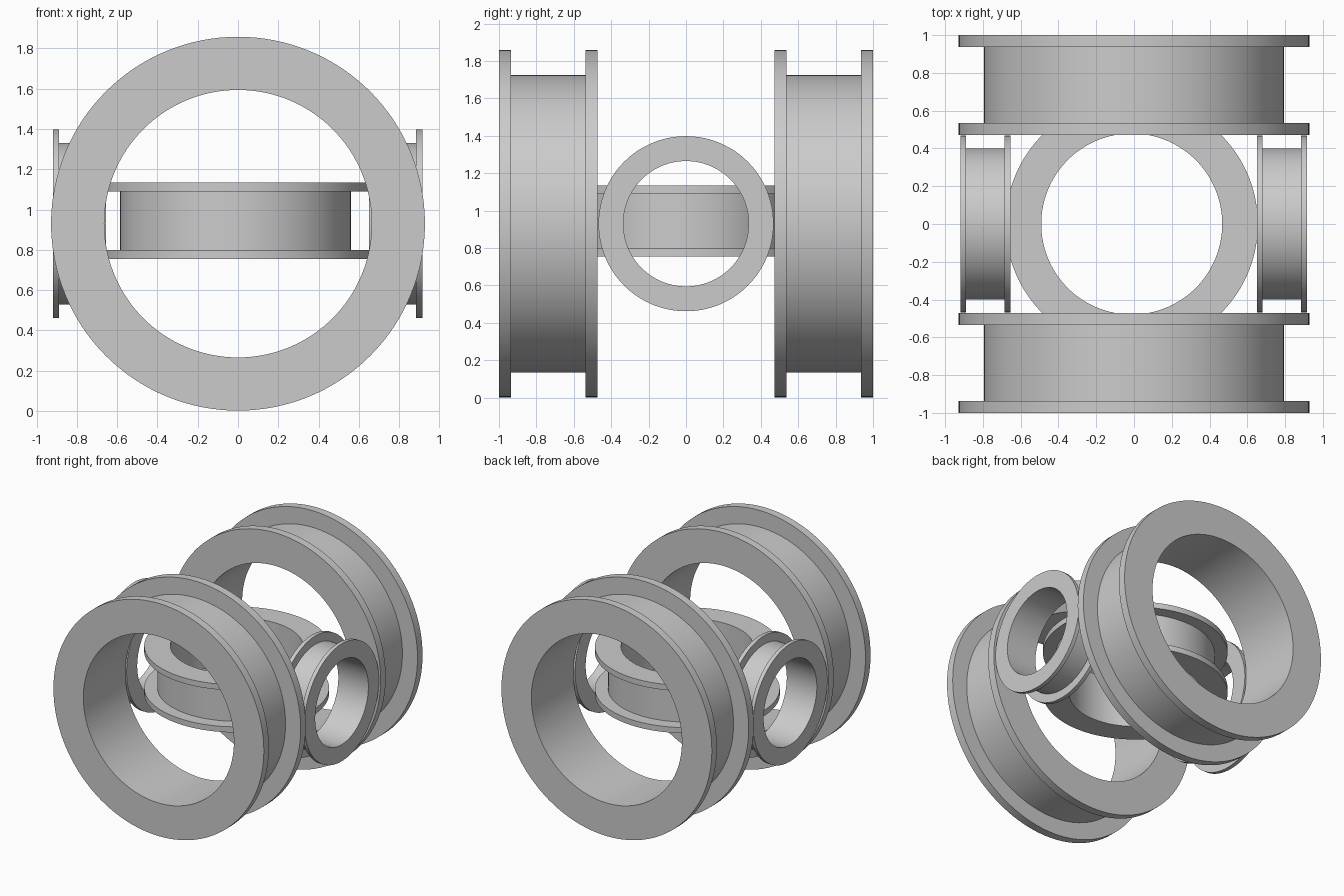
import bpy, bmesh, math
from mathutils import Matrix, Vector

cube = bpy.data.objects.get("Cube")
if cube:
    bpy.data.objects.remove(cube, do_unlink=True)

SEGMENTS = 128

grey = bpy.data.materials.new("plain_grey")
grey.use_nodes = True
colour = (0.6, 0.6, 0.6, 1)
grey.diffuse_color = colour
grey.node_tree.nodes["Principled BSDF"].inputs["Base Color"].default_value = colour


def flanged_ring(name, centre, axis, outer, groove, inner, width, flange):
    """Lathe a ring with a rim at each end, then turn it to its axis."""
    h = width / 2
    g = h - flange
    profile = [(inner, -h), (outer, -h), (outer, -g), (groove, -g),
               (groove, g), (outer, g), (outer, h), (inner, h)]
    bm = bmesh.new()
    loops = []
    for i in range(SEGMENTS):
        a = math.tau * i / SEGMENTS
        loops.append([bm.verts.new((r * math.cos(a), r * math.sin(a), z))
                      for r, z in profile])
    n = len(profile)
    for i, loop in enumerate(loops):
        after = loops[(i + 1) % SEGMENTS]
        for k in range(n):
            m = (k + 1) % n
            bm.faces.new((loop[k], after[k], after[m], loop[m]))
    bmesh.ops.recalc_face_normals(bm, faces=bm.faces)
    turn = Vector((0, 0, 1)).rotation_difference(Vector(axis)).to_matrix().to_4x4()
    bm.transform(Matrix.Translation(centre) @ turn)
    mesh = bpy.data.meshes.new(name)
    bm.to_mesh(mesh)
    bm.free()
    mesh.materials.append(grey)
    obj = bpy.data.objects.new(name, mesh)
    bpy.context.collection.objects.link(obj)
    bpy.ops.object.select_all(action="DESELECT")
    obj.select_set(True)
    bpy.context.view_layer.objects.active = obj
    bpy.ops.object.shade_smooth_by_angle(angle=math.radians(30))


MID = 0.93

# Large front and back rings
for name, side in (("front_ring", -1), ("back_ring", 1)):
    flanged_ring(name, (0, side * 0.736, MID), (0, 1, 0),
                 0.928, 0.795, 0.664, 0.528, 0.064)

# Small side rings
for name, x in (("right_ring", -0.787), ("left_ring", 0.783)):
    flanged_ring(name, (x, 0, MID), (1, 0, 0),
                 0.468, 0.401, 0.335, 0.265, 0.031)

# Level ring in the middle
flanged_ring("middle_ring", (-0.012, 0, 0.945), (0, 0, 1),
             0.668, 0.573, 0.479, 0.381, 0.045)
